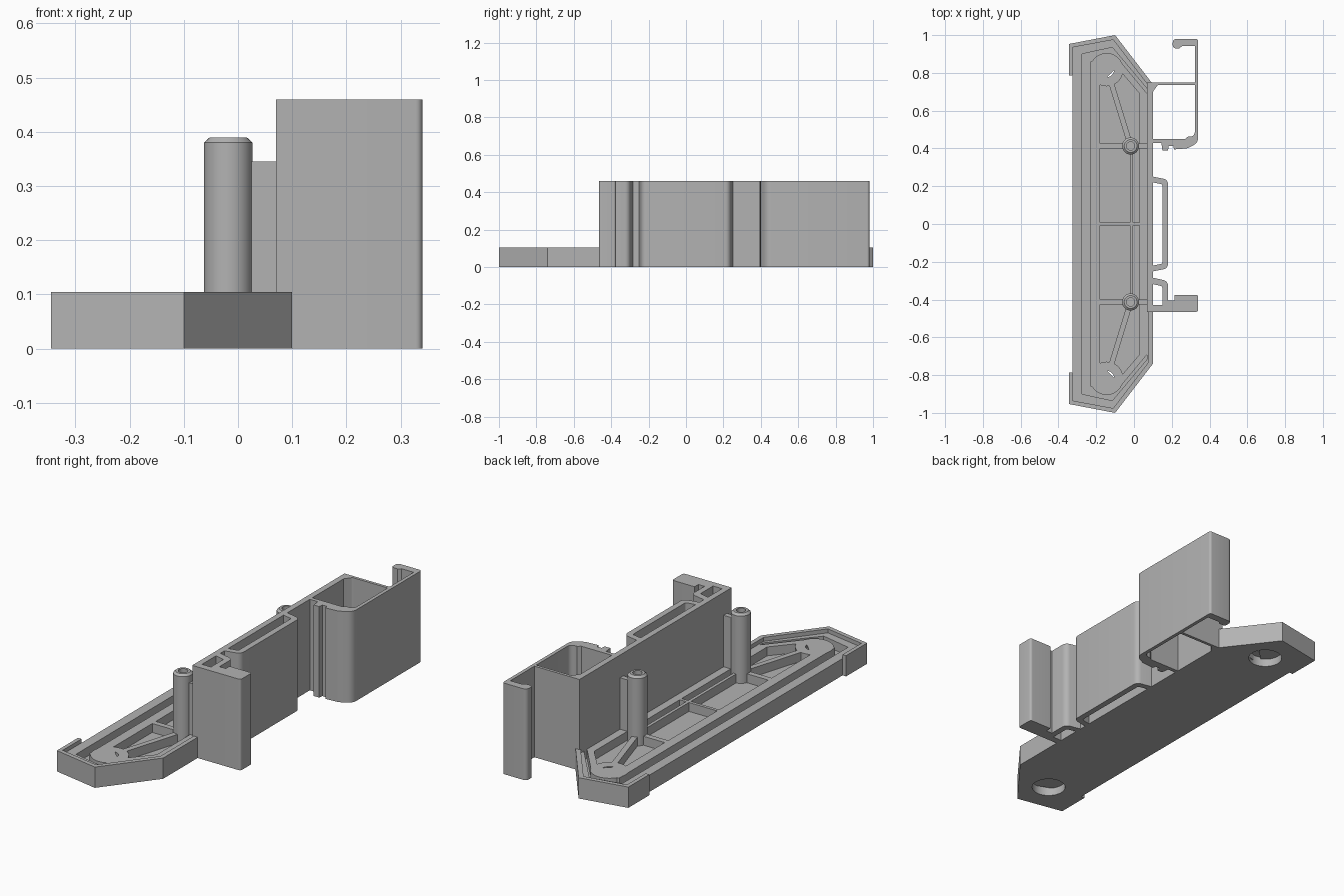
import bpy, bmesh, math
from mathutils import Vector

if "Cube" in bpy.data.objects:
    bpy.data.objects.remove(bpy.data.objects["Cube"])

grey = bpy.data.materials.new("plain_grey")
grey.diffuse_color = (0.45, 0.45, 0.45, 1)
grey.use_nodes = True
grey.node_tree.nodes["Principled BSDF"].inputs["Base Color"].default_value = grey.diffuse_color


def finish(name, bm):
    bmesh.ops.recalc_face_normals(bm, faces=bm.faces[:])
    me = bpy.data.meshes.new(name)
    bm.to_mesh(me)
    bm.free()
    me.materials.append(grey)
    ob = bpy.data.objects.new(name, me)
    bpy.context.collection.objects.link(ob)
    bpy.ops.object.select_all(action='DESELECT')
    ob.select_set(True)
    bpy.context.view_layer.objects.active = ob
    bpy.ops.object.shade_smooth_by_angle(angle=math.radians(30))
    return ob


def rounded(pts, n=6):
    """Outline from (x, y) or (x, y, radius) corners."""
    out = []
    for i, p in enumerate(pts):
        c = Vector(p[:2])
        if len(p) < 3:
            out.append(c)
            continue
        a = (Vector(pts[i - 1][:2]) - c).normalized()
        b = (Vector(pts[(i + 1) % len(pts)][:2]) - c).normalized()
        half = a.angle(b) / 2
        centre = c + (a + b).normalized() * p[2] / math.sin(half)
        s = c + a * p[2] / math.tan(half) - centre
        e = c + b * p[2] / math.tan(half) - centre
        turn = s.angle_signed(e)
        a0 = math.atan2(s.y, s.x)
        for k in range(n + 1):
            t = a0 - turn * k / n
            out.append(centre + Vector((math.cos(t), math.sin(t))) * p[2])
    return out


def circle(x, y, r, n=40):
    return [(x + r * math.cos(2 * math.pi * k / n),
             y + r * math.sin(2 * math.pi * k / n)) for k in range(n)]


def prism(name, loops, z0, z1):
    """Extrude an outline (first loop) with holes (other loops)."""
    bm = bmesh.new()
    edges = []
    for loop in loops:
        vs = [bm.verts.new((p[0], p[1], z0)) for p in rounded(loop)]
        edges += [bm.edges.new((vs[i - 1], vs[i])) for i in range(len(vs))]
    bmesh.ops.triangle_fill(bm, edges=edges, use_beauty=True, normal=(0, 0, 1))
    ext = bmesh.ops.extrude_face_region(bm, geom=bm.faces[:], use_keep_orig=True)
    moved = [g for g in ext['geom'] if isinstance(g, bmesh.types.BMVert)]
    bmesh.ops.translate(bm, verts=moved, vec=(0, 0, z1 - z0))
    return finish(name, bm)


def box(name, x0, x1, y0, y1, z0, z1):
    return prism(name, [[(x0, y0), (x1, y0), (x1, y1), (x0, y1)]], z0, z1)


def bar(name, a, b, width, z0, z1):
    a, b = Vector(a), Vector(b)
    d = (b - a).normalized()
    n = Vector((-d.y, d.x)) * width / 2
    return prism(name, [[a + n, b + n, b - n, a - n]], z0, z1)


def lathe(name, profile, x, y, n=40):
    """Turn a profile of (radius, z); a zero radius closes on the axis."""
    bm = bmesh.new()
    rings = []
    for r, z in profile:
        if r == 0:
            rings.append([bm.verts.new((x, y, z))] * n)
        else:
            rings.append([bm.verts.new((p[0], p[1], z)) for p in circle(x, y, r, n)])
    closed = profile[0][0] != 0
    for i in range(0 if closed else 1, len(rings)):
        for k in range(n):
            q = [rings[i - 1][k - 1], rings[i - 1][k], rings[i][k], rings[i][k - 1]]
            bm.faces.new(list(dict.fromkeys(q)))
    return finish(name, bm)


def both_ends(half):
    """Complete an upper half outline with its mirror image in y."""
    return half + [(x, -y) for x, y in reversed(half)]


# Base plate: floor, outer rim and inner frame
FLOOR, RIM, TOP, TALL = 0.04, 0.085, 0.105, 0.46
HX, HY, PX, PY = -0.145, 0.817, -0.018, 0.413
outline = both_ends([(-0.325, 0.953), (-0.10, 1.0), (0.10, 0.74)])
rim_in = both_ends([(-0.275, 0.90), (-0.115, 0.935), (0.07, 0.715)])
frame_out = both_ends([(-0.23, 0.86), (-0.125, 0.90), (-0.08, 0.87), (0.07, 0.69)])
frame_in = both_ends([(-0.18, 0.74), (-0.09, 0.83), (0.03, 0.69)])
prism("base_floor", [outline, circle(HX, HY, 0.08), circle(HX, -HY, 0.08)], 0, FLOOR)
prism("base_rim", [outline, rim_in], FLOOR, RIM)
prism("inner_frame", [frame_out, frame_in], FLOOR, RIM)

for s, end in ((1, "back"), (-1, "front")):
    # Raised lip that wraps each end of the plate
    lip = [(-0.345, 0.785), (-0.345, 0.953), (-0.10, 1.0), (0.10, 0.74), (0.10, 0.45),
           (0.078, 0.45), (0.078, 0.73), (-0.11, 0.975), (-0.325, 0.935), (-0.325, 0.785)]
    prism(end + "_lip", [[(x, s * y) for x, y in lip]], 0, TOP)
    # Screw boss, open wider from below
    lathe(end + "_screw_boss", [(0.08, 0), (0.088, 0), (0.088, RIM), (0.04, RIM),
                                (0.04, 0.05), (0.08, 0.05)], HX, s * HY)
    # Pin with chamfered tip and blind hole
    lathe(end + "_pin", [(0, 0.02), (0.045, 0.02), (0.045, 0.38), (0.034, 0.39),
                         (0.022, 0.39), (0.022, 0.34), (0, 0.34)], PX, s * PY, 32)
    # Fin joining pin to wall, and pocket ribs
    box(end + "_fin", 0.0, 0.08, s * PY - 0.013, s * PY + 0.013, 0.02, 0.345)
    box(end + "_cross_rib", -0.19, 0.0, s * PY - 0.014, s * PY + 0.014, 0.02, RIM)
    bar(end + "_diagonal_rib", (PX, s * PY), (-0.12, s * 0.745), 0.028, 0.02, RIM)
box("long_rib", -0.022, -0.006, -PY, PY, 0.02, RIM)
box("middle_rib", -0.19, 0.04, -0.008, 0.008, 0.02, RIM)

# Tall wall along the right side
box("tall_wall", 0.07, 0.10, -0.465, 0.75, 0, TALL)

# Large open clip at the back
prism("back_clip", [
    [(0.08, 0.43), (0.145, 0.43), (0.15, 0.39), (0.18, 0.39), (0.184, 0.412),
     (0.208, 0.412), (0.212, 0.395), (0.28, 0.40, 0.03), (0.34, 0.43, 0.045),
     (0.34, 0.98, 0.012), (0.205, 0.98, 0.02), (0.205, 0.93, 0.015), (0.24, 0.93),
     (0.255, 0.942), (0.322, 0.942), (0.322, 0.75), (0.08, 0.75)],
    [(0.10, 0.45), (0.27, 0.45), (0.285, 0.462), (0.322, 0.462, 0.025),
     (0.322, 0.735), (0.125, 0.735, 0.01), (0.10, 0.70)]], 0, TALL)

# Long slotted bump in the middle
prism("middle_bump", [
    [(0.09, 0.253), (0.18, 0.235, 0.03), (0.18, -0.235, 0.03), (0.09, -0.253)],
    [(0.10, 0.22), (0.15, 0.21, 0.01), (0.15, -0.21, 0.01), (0.10, -0.22)]], 0, TALL)

# Small clip with end lug at the front
prism("front_clip", [
    [(0.08, -0.28), (0.18, -0.302, 0.03), (0.18, -0.405), (0.215, -0.405),
     (0.215, -0.375), (0.34, -0.375, 0.012), (0.34, -0.465, 0.012), (0.08, -0.465)],
    [(0.10, -0.318), (0.15, -0.33, 0.01), (0.15, -0.43), (0.10, -0.43)]], 0, TALL)
